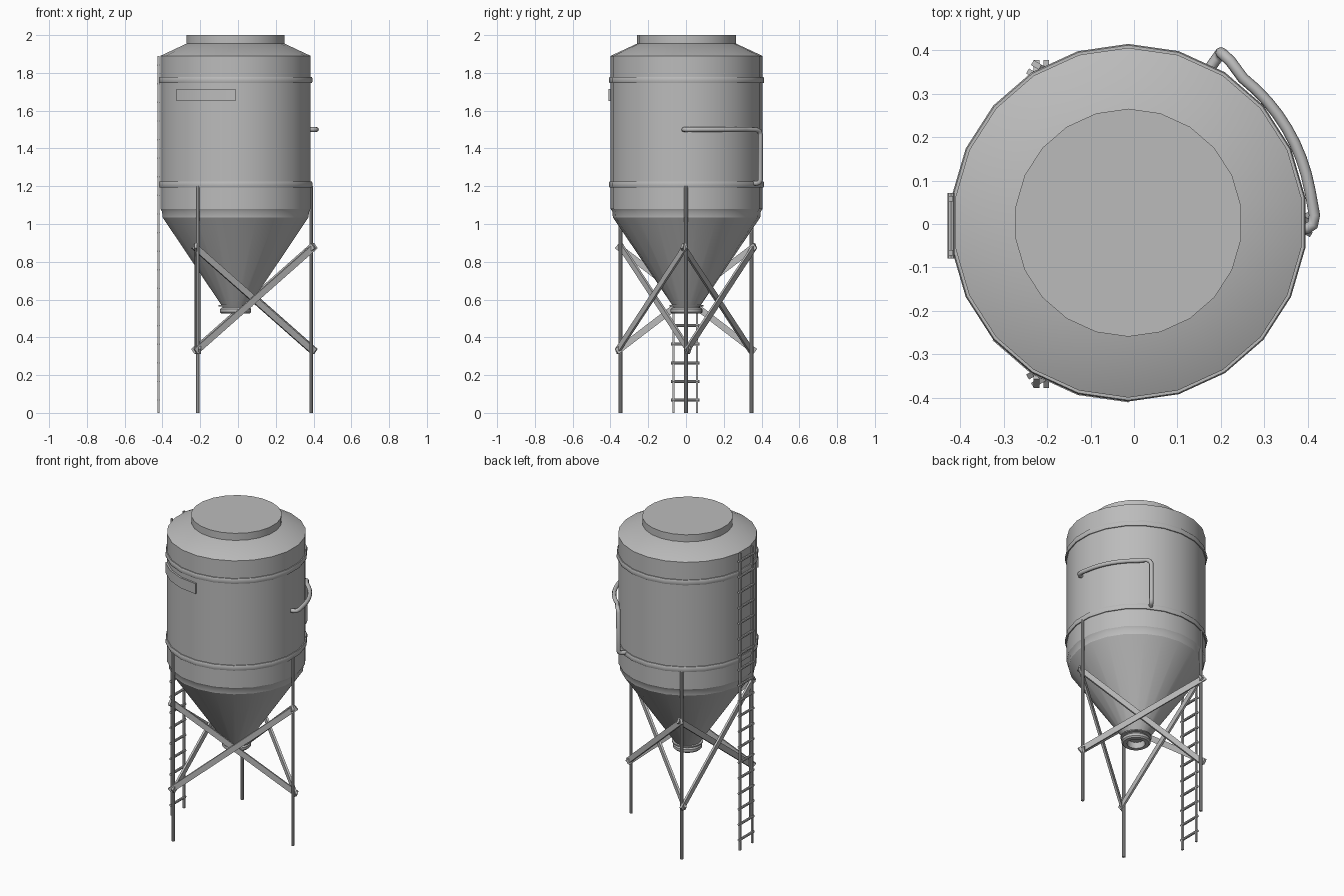
import bpy, bmesh, math
from mathutils import Vector, Matrix

if "Cube" in bpy.data.objects:
    bpy.data.objects.remove(bpy.data.objects["Cube"])

CX, CY, N = -0.013, 0.003, 22          # silo axis and side count
STEP = 2 * math.pi / N

steel = bpy.data.materials.new("galvanised grey")
steel.diffuse_color = (0.5, 0.5, 0.5, 1)
steel.use_nodes = True
steel.node_tree.nodes["Principled BSDF"].inputs["Base Color"].default_value = steel.diffuse_color


def finish(name, bm, smooth=True):
    bmesh.ops.recalc_face_normals(bm, faces=bm.faces)
    me = bpy.data.meshes.new(name)
    bm.to_mesh(me)
    bm.free()
    me.materials.append(steel)
    if smooth:
        me.shade_smooth()
        me.set_sharp_from_angle(angle=math.radians(30))
    ob = bpy.data.objects.new(name, me)
    bpy.context.collection.objects.link(ob)
    return ob


def lathe(name, profile, closed=False, start=0, count=N):
    """Revolve (radius, z) points; a partial count gives a capped arc."""
    bm = bmesh.new()
    full = count == N
    rings = []
    for i in range(count if full else count + 1):
        a = math.pi / 2 + (start + i) * STEP
        rings.append([bm.verts.new((CX + r * math.cos(a), CY + r * math.sin(a), z))
                      for r, z in profile])
    m = len(profile)
    for i in range(count):
        p, q = rings[i], rings[(i + 1) % len(rings)]
        for j in range(m if closed else m - 1):
            k = (j + 1) % m
            bm.faces.new((p[j], q[j], q[k], p[k]))
    if not full:
        bm.faces.new(rings[0])
        bm.faces.new(rings[-1])
    elif not closed:
        bm.faces.new([r[0] for r in rings])
        bm.faces.new([r[-1] for r in rings])
    return finish(name, bm)


def add_rod(bm, a, b, r, sides=10):
    a, b = Vector(a), Vector(b)
    d = b - a
    mat = Matrix.Translation((a + b) / 2) @ d.to_track_quat('Z', 'Y').to_matrix().to_4x4()
    bmesh.ops.create_cone(bm, cap_ends=True, segments=sides, radius1=r, radius2=r,
                          depth=d.length, matrix=mat)


def add_bar(bm, a, b, width, thick, normal):
    """Flat bar from a to b whose thickness runs along normal."""
    a, b = Vector(a), Vector(b)
    x = (b - a).normalized()
    y = normal.cross(x).normalized()
    rot = Matrix((x, y, normal)).transposed().to_4x4()
    size = Matrix.Diagonal(((b - a).length, width, thick, 1))
    bmesh.ops.create_cube(bm, size=1, matrix=Matrix.Translation((a + b) / 2) @ rot @ size)


# Tank: cone hopper, cylinder, shoulder and lid in closed solids
lathe("hopper_cone", [(0.072, 0.565), (0.39, 1.035)])
lathe("tank_body", [(0.39, 1.035), (0.393, 1.065), (0.402, 1.08), (0.402, 1.89), (0.262, 1.955)])
lathe("top_lid", [(0.262, 1.95), (0.262, 2.0)])

# Hoops around the tank
for name, z, h in (("upper_hoop", 1.762, 0.016), ("lower_hoop", 1.209, 0.016)):
    lathe(name, [(0.398, z - h), (0.408, z - h), (0.411, z - h * 0.5),
                 (0.411, z + h * 0.5), (0.408, z + h), (0.398, z + h)], closed=True)

# Outlet: thin flange, neck and open rounded collar
lathe("outlet_flange", [(0.05, 0.564), (0.09, 0.564), (0.09, 0.571), (0.05, 0.571)], closed=True)
lathe("outlet_neck", [(0.052, 0.54), (0.07, 0.54), (0.07, 0.566), (0.052, 0.566)], closed=True)
lathe("outlet_collar", [(0.052, 0.525), (0.076, 0.525), (0.084, 0.533), (0.084, 0.549),
                        (0.076, 0.557), (0.052, 0.557)], closed=True)

# Curved plate on the front left of the wall
lathe("front_plate", [(0.399, 1.65), (0.413, 1.65), (0.413, 1.715), (0.399, 1.715)],
      closed=True, start=8, count=3)

# Three legs
legs = [Vector((CX + 0.4 * math.cos(a), 0.4 * math.sin(a), 0))
        for a in (0, math.radians(-120), math.radians(120))]
for i, p in enumerate(legs):
    bm = bmesh.new()
    add_rod(bm, p, p + Vector((0, 0, 1.2)), 0.01)
    finish("leg_%d" % (i + 1), bm)

# Crossed flat braces between neighbouring legs
HI, LO = Vector((0, 0, 0.87)), Vector((0, 0, 0.34))
for i in range(3):
    p, q = legs[i], legs[(i + 1) % 3]
    out = ((p + q) / 2 - Vector((CX, 0, 0))).normalized()
    for tag, a, b, side in (("outer", p + HI, q + LO, 1), ("inner", p + LO, q + HI, -1)):
        d = (b - a).normalized() * 0.025
        off = out * 0.011 * side
        bm = bmesh.new()
        add_bar(bm, a - d + off, b + d + off, 0.034, 0.013, out)
        finish("%s_brace_%d" % (tag, i + 1), bm, smooth=False)

# Ladder on the left side
LX, LY = -0.421, -0.004
bm = bmesh.new()
for s in (-1, 1):
    add_bar(bm, (LX, LY + s * 0.062, 0), (LX, LY + s * 0.062, 1.89), 0.012, 0.010,
            Vector((1, 0, 0)))
finish("ladder_rails", bm, smooth=False)
bm = bmesh.new()
for i in range(19):
    z = 0.068 + i * 0.0985
    add_rod(bm, (LX, LY - 0.075, z), (LX, LY + 0.075, z), 0.008, 8)
finish("ladder_rungs", bm)

# Bent pipe hugging the right rear wall, then dropping into it
path = [(0.375, -0.012, 1.5), (0.398, -0.010, 1.5), (0.411, -0.002, 1.5), (0.415, 0.02, 1.5)]
for i in range(9):
    a = math.radians(10 + i * 5.2)
    path.append((CX + 0.424 * math.cos(a), CY + 0.424 * math.sin(a), 1.5))
path += [(0.222, 0.374, 1.499), (0.207, 0.388, 1.492), (0.200, 0.394, 1.475), (0.200, 0.394, 1.235),
         (0.197, 0.390, 1.222), (0.190, 0.380, 1.216), (0.165, 0.345, 1.215)]
cu = bpy.data.curves.new("side_pipe", 'CURVE')
cu.dimensions = '3D'
cu.bevel_depth = 0.013
cu.bevel_resolution = 2
cu.use_fill_caps = True
sp = cu.splines.new('POLY')
sp.points.add(len(path) - 1)
for pt, co in zip(sp.points, path):
    pt.co = (*co, 1)
sp.use_smooth = True
cu.materials.append(steel)
bpy.context.collection.objects.link(bpy.data.objects.new("side_pipe", cu))
